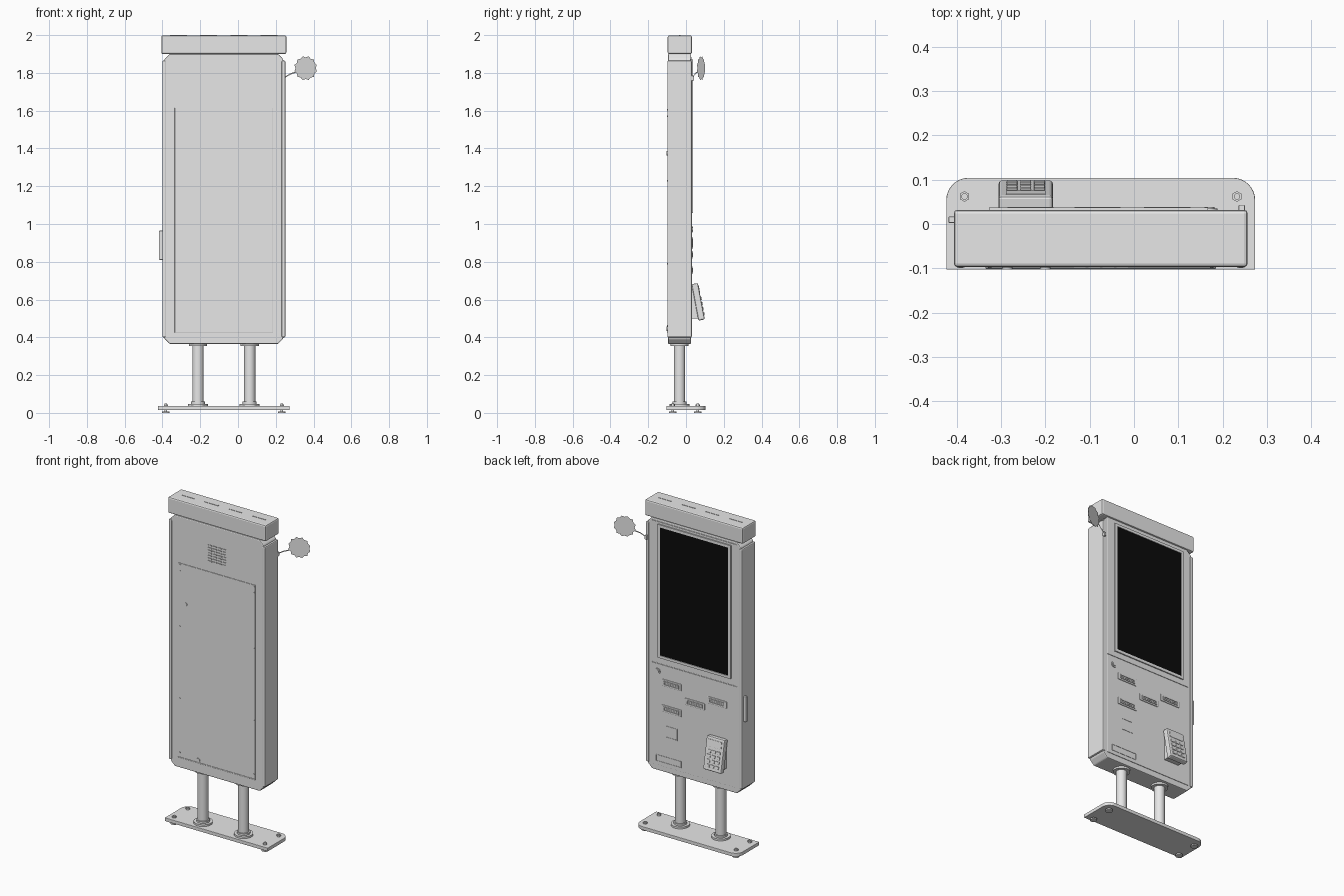
import bpy, bmesh, math
from mathutils import Matrix, Vector

if "Cube" in bpy.data.objects:
    bpy.data.objects.remove(bpy.data.objects["Cube"])

CX = -0.075  # centre line of the cabinet


def material(name, rgb):
    m = bpy.data.materials.new(name)
    m.diffuse_color = (*rgb, 1)
    m.use_nodes = True
    m.node_tree.nodes["Principled BSDF"].inputs["Base Color"].default_value = m.diffuse_color
    return m


GREY = material("light_grey", (0.8, 0.8, 0.8))
BLACK = material("screen_black", (0.003, 0.003, 0.003))


def finish(name, bm, mat=GREY, bevel=0, segments=2, smooth=False):
    bmesh.ops.recalc_face_normals(bm, faces=bm.faces)
    me = bpy.data.meshes.new(name)
    bm.to_mesh(me)
    bm.free()
    me.materials.append(mat)
    ob = bpy.data.objects.new(name, me)
    bpy.context.collection.objects.link(ob)
    if bevel:
        mod = ob.modifiers.new("bevel", "BEVEL")
        mod.width, mod.segments, mod.limit_method = bevel, segments, "ANGLE"
    if smooth:
        bpy.ops.object.select_all(action="DESELECT")
        ob.select_set(True)
        bpy.context.view_layer.objects.active = ob
        bpy.ops.object.shade_smooth_by_angle(angle=math.radians(35))
    return ob


def box(name, x, y, z, mat=GREY, bevel=0, xf=None):
    bm = bmesh.new()
    bmesh.ops.create_cube(bm, size=1)
    for v in bm.verts:
        v.co = Vector([(a + b) / 2 + (b - a) * c for (a, b), c in zip((x, y, z), v.co)])
    if xf:
        bm.transform(xf)
    return finish(name, bm, mat, bevel)


def cylinder(name, centre, r, length, axis="Z", sides=32):
    bm = bmesh.new()
    bmesh.ops.create_cone(bm, cap_ends=True, segments=sides, radius1=r, radius2=r, depth=length)
    if axis == "Y":
        bm.transform(Matrix.Rotation(math.pi / 2, 4, "X"))
    bm.transform(Matrix.Translation(centre))
    return finish(name, bm, smooth=sides > 8)


def prism(name, points, offset, bevel=0, smooth=False):
    """Extrude a planar outline by the offset vector."""
    bm = bmesh.new()
    face = bm.faces.new([bm.verts.new(p) for p in points])
    out = bmesh.ops.extrude_face_region(bm, geom=[face])["geom"]
    bmesh.ops.translate(bm, vec=offset, verts=[g for g in out if isinstance(g, bmesh.types.BMVert)])
    return finish(name, bm, bevel=bevel, smooth=smooth)


def ring_frame(name, x, z, y, w):
    """Rectangular raised border with its outer size given."""
    bm = bmesh.new()
    v = [[bm.verts.new((a, yy, b)) for a, b in
          ((x[0] + o, z[0] + o), (x[1] - o, z[0] + o), (x[1] - o, z[1] - o), (x[0] + o, z[1] - o))]
         for o, yy in ((0, y[0]), (0, y[1]), (w, y[1]), (w, y[0]))]
    for k in range(4):
        for i in range(4):
            j = (i + 1) % 4
            n = v[(k + 1) % 4]
            bm.faces.new((v[k][i], v[k][j], n[j], n[i]))
    return finish(name, bm)


# Base plate: square front corners, rounded back corners
outline = [(-0.423, -0.103, 0.016), (0.273, -0.103, 0.016)]
for cx, start in ((0.223, 0), (-0.373, 90)):
    for i in range(9):
        a = math.radians(start + i * 90 / 8)
        outline.append((cx + 0.05 * math.cos(a), 0.054 + 0.05 * math.sin(a), 0.016))
prism("base_plate", outline, (0, 0, 0.021), bevel=0.002)

# Levelling feet and bolts
for x in (-0.382, 0.232):
    for y in (-0.07, 0.062):
        cylinder("foot", (x, y, 0.004), 0.02, 0.008)
        cylinder("foot_stem", (x, y, 0.025), 0.007, 0.05, sides=16)
        cylinder("bolt_nut", (x, y, 0.041), 0.012, 0.009, sides=6)

# Two posts with flanges
for x in (CX - 0.137, CX + 0.137):
    cylinder("post", (x, -0.034, 0.2), 0.03, 0.34)
    cylinder("post_lower_flange", (x, -0.034, 0.042), 0.053, 0.012)
    cylinder("post_collar", (x, -0.034, 0.053), 0.037, 0.012)
    cylinder("post_upper_flange", (x, -0.034, 0.36), 0.048, 0.012)

# Cabinet with clipped corners, then the two long side panels
c, L, R, B, T = 0.028, -0.39, 0.24, 0.365, 1.9
corners = [(L + c, B), (R - c, B), (R, B + c), (R, T - c), (R - c, T), (L + c, T), (L, T - c), (L, B + c)]
prism("cabinet", [(x, -0.095, z) for x, z in corners], (0, 0.122, 0), bevel=0.006)
for s in (-1, 1):
    xs = sorted((CX + s * 0.305, CX + s * 0.326))
    box("side_panel", xs, (-0.099, 0.031), (0.4, 1.865), bevel=0.006)
box("side_reader", (-0.418, -0.395), (0.002, 0.017), (0.81, 0.965), bevel=0.003)

# Header box with four shallow vents
box("header", (-0.406, 0.256), (-0.097, 0.032), (1.9, 1.998), bevel=0.008)
for i in range(4):
    x = CX - 0.24 + i * 0.16
    box("header_vent", (x - 0.045, x + 0.045), (-0.036, -0.028), (1.995, 2.0))

# Service door, its lip, screws, locks and vent on the front
box("service_door", (-0.335, 0.185), (-0.098, -0.09), (0.43, 1.615), bevel=0.002)
box("door_lip", (-0.335, 0.185), (-0.101, -0.09), (0.425, 0.432), bevel=0.002)
for x in (-0.325, 0.175):
    for z in (0.46, 0.79, 1.23, 1.57, 1.605):
        cylinder("door_screw", (x, -0.098, z), 0.004, 0.003, "Y", 12)
for x, z in ((-0.286, 1.374), (-0.2, 0.446)):
    cylinder("door_lock", (x, -0.098, z), 0.012, 0.008, "Y", 16)
for row in range(7):
    z = 1.68 + row * 0.016
    for col in range(4):
        x = -0.122 + col * 0.032
        box("vent_slat", (x - 0.013, x + 0.013), (-0.0985, -0.09), (z - 0.003, z + 0.003))

# Screen side: upper panel, frame and display
box("screen_panel", (-0.365, 0.215), (0.025, 0.030), (1.025, 1.885), bevel=0.001)
box("control_panel", (-0.365, 0.215), (0.025, 0.030), (0.4, 1.018), bevel=0.001)
ring_frame("screen_frame", (-0.327, 0.167), (1.058, 1.872), (0.028, 0.037), 0.016)
box("screen", (-0.312, 0.152), (0.027, 0.033), (1.073, 1.857), BLACK)

# Ticket and card slots: bezel, raised rim and lip
for x, z in ((0.075, 0.912), (-0.082, 0.837), (-0.233, 0.888), (0.075, 0.755)):
    box("slot_bezel", (x - 0.066, x + 0.066), (0.027, 0.034), (z - 0.021, z + 0.021), bevel=0.003)
    ring_frame("slot_rim", (x - 0.052, x + 0.052), (z - 0.012, z + 0.012), (0.033, 0.038), 0.005)
    box("slot_lip", (x - 0.045, x + 0.045), (0.033, 0.036), (z - 0.002, z + 0.002))

# Push button, scanner window and cash tray
cylinder("button_ring", (0.17, 0.031, 0.972), 0.018, 0.008, "Y")
cylinder("button", (0.17, 0.034, 0.972), 0.011, 0.008, "Y")
ring_frame("scanner_window", (0.037, 0.113), (0.582, 0.652), (0.028, 0.032), 0.003)
ring_frame("tray_border", (0.01, 0.182), (0.422, 0.462), (0.028, 0.032), 0.003)

# Payment terminal: wedge mount, tilted body, display and keys
prism("terminal_mount", [(-0.293, y, z) for y, z in ((0.027, 0.68), (0.045, 0.68), (0.08, 0.5), (0.027, 0.5))],
      (0.1, 0, 0), bevel=0.002)
tilt = Matrix.Translation((-0.244, 0.0645, 0.588)) @ Matrix.Rotation(0.187, 4, "X")
box("terminal_body", (-0.061, 0.061), (-0.017, 0.017), (-0.098, 0.098), bevel=0.007, xf=tilt)
box("terminal_display", (-0.045, 0.045), (0.015, 0.019), (0.04, 0.082), bevel=0.001, xf=tilt)
for row in range(4):
    for col in range(3):
        x, z = (col - 1) * 0.031, 0.015 - row * 0.028
        box("terminal_key", (x - 0.012, x + 0.012), (0.015, 0.021), (z - 0.009, z + 0.009), bevel=0.002, xf=tilt)

# Scalloped sign on a thin arm
box("sign_mount", (0.236, 0.25), (0.028, 0.043), (1.76, 1.785), bevel=0.002)
bm = bmesh.new()
arm = [(0.245, 0.039, 1.775), (0.275, 0.045, 1.793), (0.312, 0.062, 1.806)]
pairs = [[bm.verts.new((x, y, z + d)) for d in (-0.0035, 0.0035)] for x, y, z in arm]
for a, b in zip(pairs, pairs[1:]):
    bm.faces.new((a[0], b[0], b[1], a[1]))
finish("sign_arm", bm)
bm = bmesh.new()
ring = []
for i in range(24):
    a, r = i * math.pi / 12, 0.065 if i % 2 else 0.057
    ring.append(bm.verts.new((r * math.cos(a), 0, r * math.sin(a))))
bm.faces.new(ring)
bm.transform(Matrix.Translation((0.358, 0.08, 1.825)) @ Matrix.Rotation(math.radians(20), 4, "Z"))
finish("sign_disc", bm)
